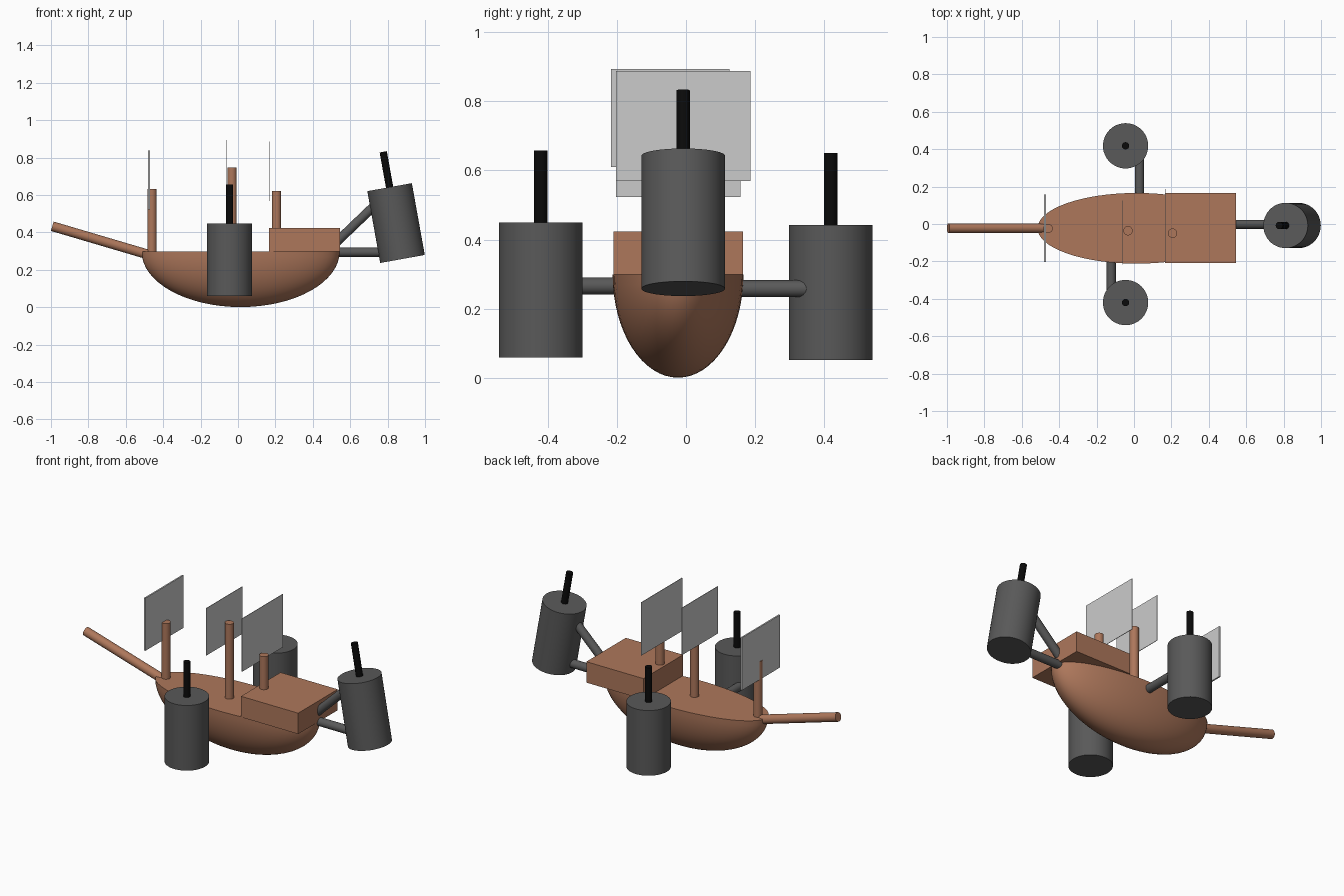
import bpy, bmesh, math
from mathutils import Vector

if "Cube" in bpy.data.objects:
    bpy.data.objects.remove(bpy.data.objects["Cube"])


def material(name, rgb):
    m = bpy.data.materials.new(name)
    m.diffuse_color = (*rgb, 1.0)
    m.use_nodes = True
    m.node_tree.nodes["Principled BSDF"].inputs["Base Color"].default_value = m.diffuse_color
    return m


WOOD = material("brown_wood", (0.42, 0.185, 0.105))
METAL = material("dark_grey_metal", (0.1, 0.1, 0.1))
BLACK = material("black_pipe", (0.003, 0.003, 0.003))
SAIL = material("pale_grey_sail", (0.6, 0.6, 0.6))


def finish(bm, name, mat, smooth=True):
    bmesh.ops.recalc_face_normals(bm, faces=bm.faces)
    mesh = bpy.data.meshes.new(name)
    bm.to_mesh(mesh)
    bm.free()
    mesh.materials.append(mat)
    obj = bpy.data.objects.new(name, mesh)
    bpy.context.collection.objects.link(obj)
    if smooth:
        bpy.ops.object.select_all(action='DESELECT')
        obj.select_set(True)
        bpy.context.view_layer.objects.active = obj
        bpy.ops.object.shade_smooth_by_angle(angle=math.radians(35))
    return obj


def rod(name, a, b, r, mat, sides=32):
    """Closed cylinder running from point a to point b."""
    a, b = Vector(a), Vector(b)
    bm = bmesh.new()
    bmesh.ops.create_cone(bm, cap_ends=True, segments=sides,
                          radius1=r, radius2=r, depth=(b - a).length)
    obj = finish(bm, name, mat)
    obj.rotation_mode = 'QUATERNION'
    obj.rotation_quaternion = (b - a).to_track_quat('Z', 'Y')
    obj.location = (a + b) / 2
    return obj


def box(name, lo, hi, mat):
    lo, hi = Vector(lo), Vector(hi)
    bm = bmesh.new()
    bmesh.ops.create_cube(bm, size=1)
    bmesh.ops.scale(bm, vec=hi - lo, verts=bm.verts)
    bmesh.ops.translate(bm, vec=(lo + hi) / 2, verts=bm.verts)
    return finish(bm, name, mat, smooth=False)


# Hull: lower half of a stretched sphere, capped by the flat deck
bm = bmesh.new()
bmesh.ops.create_uvsphere(bm, u_segments=64, v_segments=32, radius=1)
cut = bmesh.ops.bisect_plane(bm, geom=bm.verts[:] + bm.edges[:] + bm.faces[:],
                             plane_co=(0, 0, 0), plane_no=(0, 0, 1),
                             dist=1e-5, clear_outer=True)
bmesh.ops.contextual_create(
    bm, geom=[e for e in bm.edges if e.is_boundary])
bmesh.ops.scale(bm, vec=(0.53, 0.189, 0.298), verts=bm.verts)
hull = finish(bm, "hull", WOOD)
hull.location = (0.014, -0.023, 0.299)

# Raised stern cabin and bowsprit
box("stern_cabin", (0.166, -0.209, 0.299), (0.545, 0.165, 0.424), WOOD)
rod("bowsprit", (-0.993, -0.022, 0.433), (-0.485, -0.022, 0.283), 0.026, WOOD)

# Masts: x, y, base, top
for name, x, y, z0, z1 in (("fore_mast", -0.46, -0.024, 0.28, 0.632),
                           ("main_mast", -0.032, -0.036, 0.28, 0.747),
                           ("aft_mast", 0.206, -0.049, 0.40, 0.622)):
    rod(name, (x, y, z0), (x, y, z1), 0.025, WOOD)

# Sails: thin upright plates; x, thickness, y range, z range
for name, x, t, y0, y1, z0, z1 in (
        ("fore_sail", -0.476, 0.009, -0.203, 0.157, 0.523, 0.838),
        ("main_sail", -0.060, 0.003, -0.217, 0.126, 0.61, 0.893),
        ("aft_sail", 0.168, 0.003, -0.203, 0.186, 0.569, 0.887)):
    box(name, (x - t / 2, y0, z0), (x + t / 2, y1, z1), SAIL)


def engine(name, centre, tilt, pipe_len):
    """Upright drum with a thin pipe on top, leaning toward the bow by tilt."""
    axis = Vector((-math.sin(tilt), 0, math.cos(tilt)))
    c = Vector(centre)
    rod(name + "_drum", c - axis * 0.195, c + axis * 0.195, 0.121, METAL, 48)
    rod(name + "_pipe", c + axis * 0.15, c + axis * (0.195 + pipe_len),
        0.0195, BLACK, 16)


engine("front_engine", (-0.045, -0.42, 0.254), 0, 0.208)
engine("back_engine", (-0.045, 0.418, 0.247), 0, 0.208)
engine("stern_engine", (0.845, -0.008, 0.45), math.radians(10.2), 0.192)

# Struts joining engines to the hull
for name, a, b in (
        ("front_strut", (-0.122, -0.12, 0.266), (-0.122, -0.40, 0.266)),
        ("back_strut", (0.029, 0.08, 0.258), (0.029, 0.40, 0.258)),
        ("stern_lower_strut", (0.48, -0.002, 0.294), (0.84, -0.002, 0.294)),
        ("stern_upper_strut", (0.50, -0.002, 0.323), (0.76, -0.002, 0.572))):
    rod(name, a, b, 0.0245, METAL)
